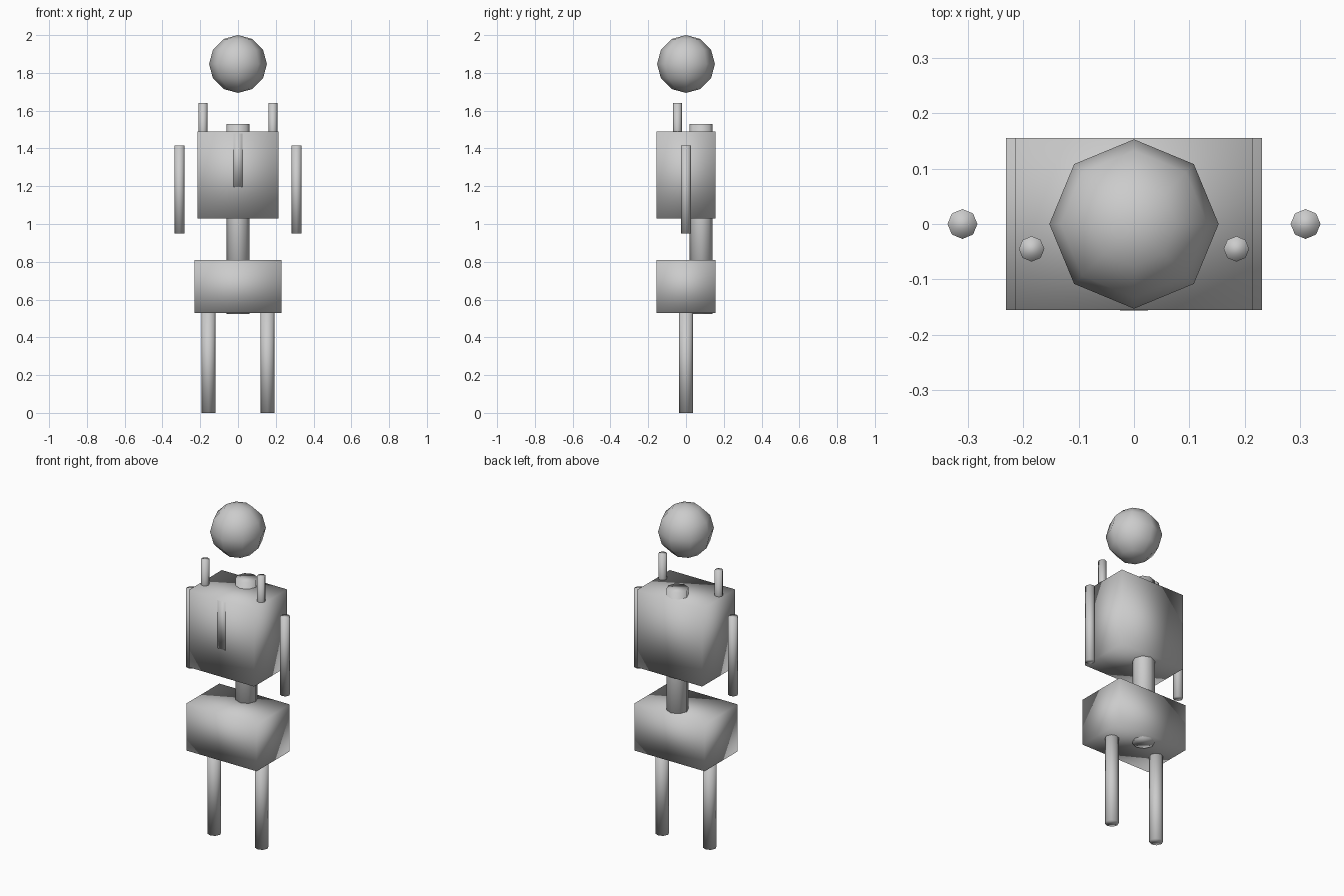
import bpy

cube = bpy.data.objects.get("Cube")
if cube:
    bpy.data.objects.remove(cube, do_unlink=True)

grey = bpy.data.materials.new("light_grey")
grey.use_nodes = True
COLOUR = (0.6, 0.6, 0.6, 1)
grey.diffuse_color = COLOUR
grey.node_tree.nodes["Principled BSDF"].inputs["Base Color"].default_value = COLOUR


def finish(name):
    ob = bpy.context.object
    ob.name = name
    ob.data.materials.append(grey)
    bpy.ops.object.shade_smooth()
    return ob


def rod(name, x, y, radius, low, high):
    bpy.ops.mesh.primitive_cylinder_add(
        vertices=8, radius=radius, depth=high - low, location=(x, y, (low + high) / 2))
    return finish(name)


def block(name, width, depth, low, high, y=0):
    bpy.ops.mesh.primitive_cube_add(size=1, location=(0, y, (low + high) / 2))
    ob = bpy.context.object
    ob.scale = (width, depth, high - low)
    bpy.ops.object.transform_apply(location=False, rotation=False, scale=True)
    return finish(name)


# Body blocks and the breastbone bar set flush in the chest
block("pelvis", 0.463, 0.31, 0.53, 0.81)
block("chest", 0.43, 0.31, 1.03, 1.49)
block("breastbone", 0.05, 0.05, 1.195, 1.48, y=-0.131)

# Spine running through both blocks
rod("spine", 0, 0.08, 0.061, 0.523, 1.53)

# Paired limbs
for side, s in (("left", 1), ("right", -1)):
    rod(side + "_leg", s * 0.156, 0, 0.038, 0, 0.53)
    rod(side + "_arm", s * 0.31, 0, 0.027, 0.95, 1.415)
    rod(side + "_shoulder_post", s * 0.185, -0.045, 0.023, 1.36, 1.64)

# Floating head
bpy.ops.mesh.primitive_uv_sphere_add(
    segments=8, ring_count=6, radius=0.153, location=(0, 0, 1.847))
finish("head")
